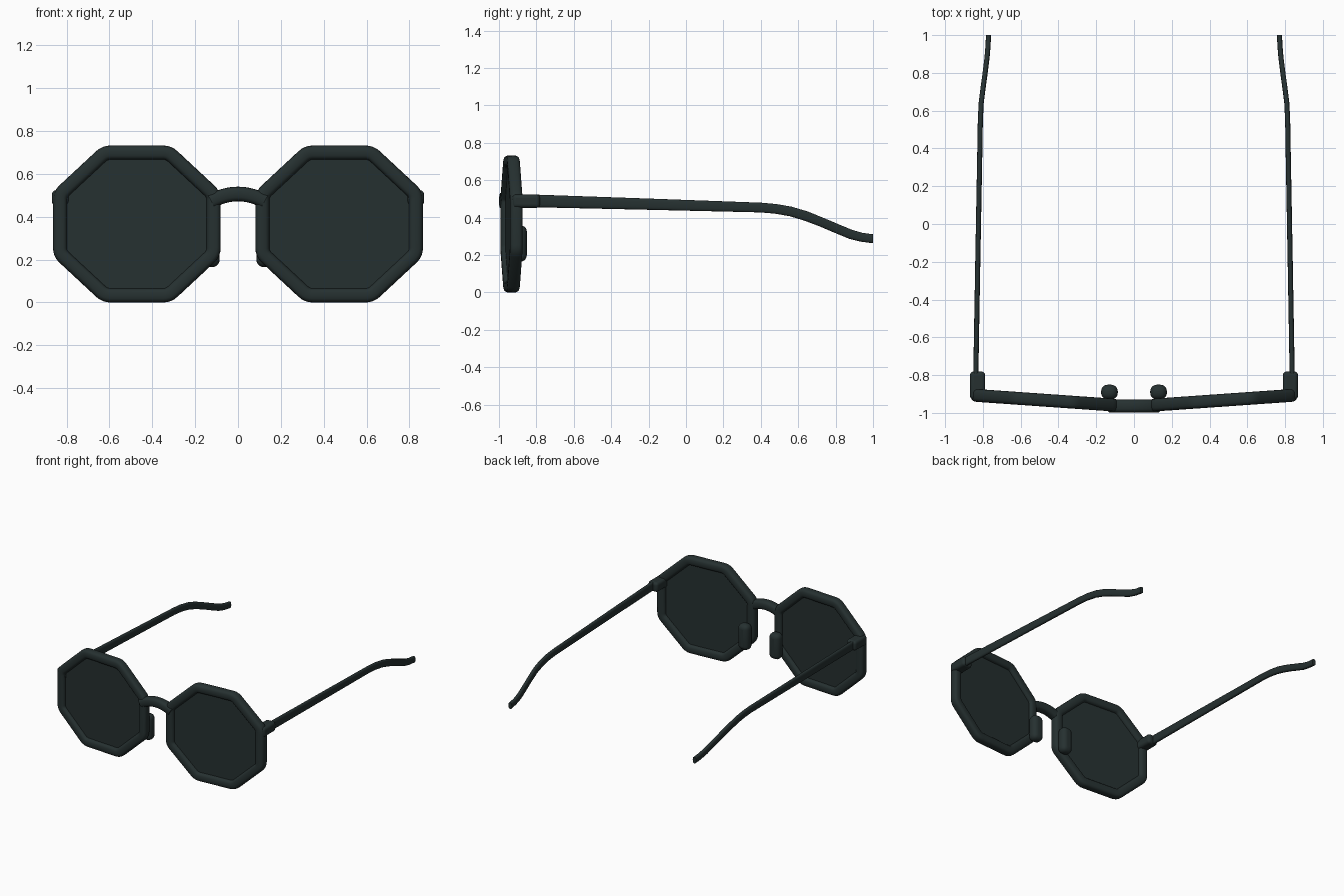
import bpy
import bmesh
from math import cos, sin, pi, copysign
from mathutils import Vector

cube = bpy.data.objects.get("Cube")
if cube:
    bpy.data.objects.remove(cube, do_unlink=True)

# One dark green-black plastic for every part
plastic = bpy.data.materials.new("dark_plastic")
plastic.use_nodes = True
COLOUR = (0.019, 0.030, 0.030, 1)
plastic.diffuse_color = COLOUR
shader = plastic.node_tree.nodes["Principled BSDF"]
shader.inputs["Base Color"].default_value = COLOUR
shader.inputs["Roughness"].default_value = 0.5


def finish(bm, name, bevel=0):
    bmesh.ops.recalc_face_normals(bm, faces=bm.faces)
    mesh = bpy.data.meshes.new(name)
    bm.to_mesh(mesh)
    bm.free()
    mesh.materials.append(plastic)
    obj = bpy.data.objects.new(name, mesh)
    bpy.context.collection.objects.link(obj)
    if bevel:
        mod = obj.modifiers.new("rounding", "BEVEL")
        mod.width, mod.segments = bevel, 5
    bpy.ops.object.select_all(action="DESELECT")
    obj.select_set(True)
    bpy.context.view_layer.objects.active = obj
    bpy.ops.object.shade_smooth_by_angle(angle=0.7)
    return obj


def section(centre, u, v, a, b, power=0.7, n=20):
    """Rounded-box cross-section around a centre, in the plane of u and v."""
    pts = []
    for i in range(n):
        c, s = cos(2 * pi * i / n), sin(2 * pi * i / n)
        pts.append(centre + u * a * copysign(abs(c) ** power, c)
                   + v * b * copysign(abs(s) ** power, s))
    return pts


def loft(name, rings, closed=False):
    bm = bmesh.new()
    rows = [[bm.verts.new(p) for p in ring] for ring in rings]
    n = len(rows[0])
    for i in range(len(rows) if closed else len(rows) - 1):
        a, b = rows[i], rows[(i + 1) % len(rows)]
        for j in range(n):
            k = (j + 1) % n
            bm.faces.new((a[j], a[k], b[k], b[j]))
    if not closed:
        bm.faces.new(rows[0])
        bm.faces.new(rows[-1])
    return finish(bm, name)


def box(name, centre, size, bevel):
    bm = bmesh.new()
    bmesh.ops.create_cube(bm, size=1)
    for v in bm.verts:
        v.co = Vector(centre) + v.co * Vector(size)
    return finish(bm, name, bevel)


X, Y, Z = Vector((1, 0, 0)), Vector((0, 1, 0)), Vector((0, 0, 1))
HALF_W, HALF_H = 0.358, 0.333
CENTRE = Vector((0.472, -0.933, 0.366))


def octagon(soft):
    """Flat octagon path with softened corners, in x and z."""
    k = 1 / cos(pi / 8)
    corners = [Vector((HALF_W * k * cos(pi / 8 + i * pi / 4), 0,
                       HALF_H * k * sin(pi / 8 + i * pi / 4))) for i in range(8)]
    path = []
    for i, c in enumerate(corners):
        start = c + (corners[i - 1] - c).normalized() * soft
        end = c + (corners[(i + 1) % 8] - c).normalized() * soft
        for t in (0, 0.25, 0.5, 0.75, 1):
            path.append(start * (1 - t) ** 2 + c * 2 * t * (1 - t) + end * t * t)
    return path


def corner_normals(path, soft):
    """Outward direction for each point, turning evenly through each corner."""
    slopes = []
    n = len(path)
    for i, p in enumerate(path):
        if i % 5 == 0:
            d = p - path[i - 1]
        elif i % 5 == 4:
            d = path[(i + 1) % n] - p
        else:
            d = path[i + 1] - path[i - 1]
        slopes.append(Vector((d.z, 0, -d.x)).normalized())
    return slopes


for side, label in ((1, "left"), (-1, "right")):
    def place(p):
        # Sweep the outer end of each eyepiece back
        q = CENTRE + p
        q.y += p.x * 0.07
        q.x *= side
        return q

    # Octagonal rim
    path = octagon(0.026)
    rings = [[place(q) for q in section(p, nrm, Y, 0.033, 0.034)]
             for p, nrm in zip(path, corner_normals(path, 0.026))]
    loft(label + "_rim", rings, closed=True)

    # Flat lens set in the rim
    loft(label + "_lens", [[place(p + Y * dy) for p in path] for dy in (-0.01, 0.01)])

    # Nose pad
    box(label + "_nose_pad", (side * 0.13, -0.89, 0.262), (0.088, 0.078, 0.194), 0.034)

    # Hinge block
    box(label + "_hinge", (side * 0.828, -0.855, 0.488), (0.08, 0.148, 0.072), 0.02)

    # Temple arm: y, x, z, half height
    arm = [(-0.83, 0.838, 0.490, 0.034), (-0.2, 0.827, 0.472, 0.030),
           (0.4, 0.816, 0.454, 0.026), (0.48, 0.815, 0.447, 0.026),
           (0.56, 0.813, 0.433, 0.026), (0.64, 0.809, 0.409, 0.026),
           (0.72, 0.799, 0.378, 0.025), (0.80, 0.788, 0.344, 0.025),
           (0.88, 0.778, 0.311, 0.025), (0.94, 0.773, 0.295, 0.024),
           (1.0, 0.770, 0.287, 0.024)]
    spine = [Vector((side * x, y, z)) for y, x, z, h in arm]
    rings = []
    for i, p in enumerate(spine):
        d = spine[min(i + 1, len(arm) - 1)] - spine[max(i - 1, 0)]
        up = Vector((0, -d.z, d.y)).normalized()
        if i == len(arm) - 1:
            up = Z
        rings.append(section(p, X, up, 0.0135, arm[i][3]))
    loft(label + "_temple", rings)

# Arched bridge
rings = []
for i in range(17):
    t = i / 8 - 1
    p = Vector((0.125 * t, -0.964, 0.506 - 0.034 * t * t))
    up = Vector((0.068 * t, 0, 0.125)).normalized()
    rings.append(section(p, up, Y, 0.034, 0.035))
loft("bridge", rings)
